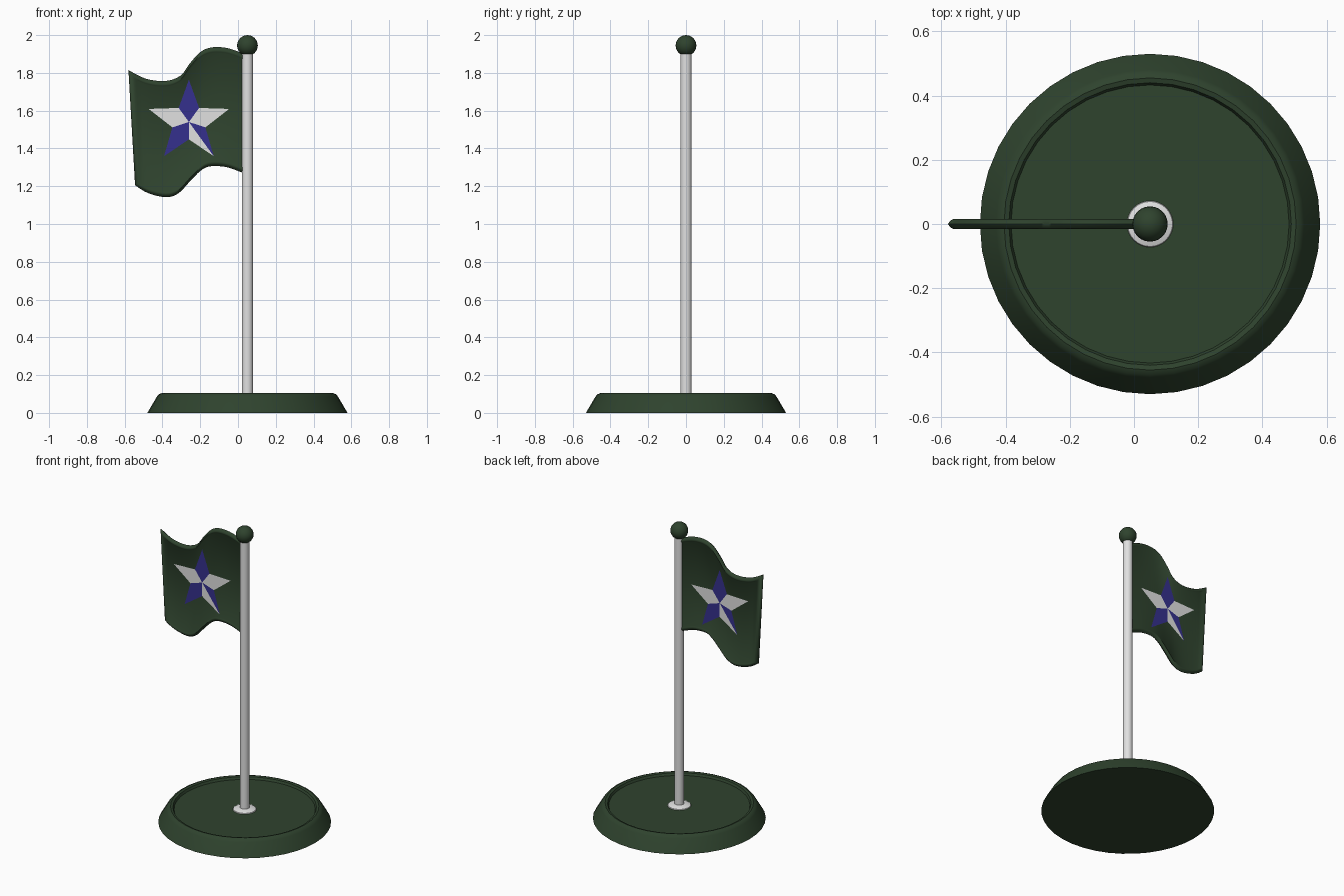
import bpy, bmesh, math
from mathutils import Vector

if "Cube" in bpy.data.objects:
    bpy.data.objects.remove(bpy.data.objects["Cube"])

POLE_X = 0.05


def material(name, rgb):
    m = bpy.data.materials.new(name)
    m.use_nodes = True
    m.diffuse_color = (*rgb, 1)
    bsdf = m.node_tree.nodes["Principled BSDF"]
    bsdf.inputs["Base Color"].default_value = (*rgb, 1)
    bsdf.inputs["Roughness"].default_value = 0.6
    return m


GREEN = material("dark green", (0.028, 0.056, 0.027))
WHITE = material("white", (0.75, 0.75, 0.75))
BLUE = material("navy blue", (0.035, 0.03, 0.27))


def finish(name, bm, mats, angle=35, fix=True):
    if fix:
        bmesh.ops.recalc_face_normals(bm, faces=bm.faces)
    me = bpy.data.meshes.new(name)
    bm.to_mesh(me)
    bm.free()
    ob = bpy.data.objects.new(name, me)
    bpy.context.collection.objects.link(ob)
    for m in mats:
        me.materials.append(m)
    bpy.ops.object.select_all(action='DESELECT')
    ob.select_set(True)
    bpy.context.view_layer.objects.active = ob
    bpy.ops.object.shade_smooth_by_angle(angle=math.radians(angle))
    return ob


def lathe(name, profile, mat, sides):
    """Spin (radius, height) points around the pole axis."""
    bm = bmesh.new()
    vs = [bm.verts.new((POLE_X + r, 0, z)) for r, z in profile]
    es = [bm.edges.new(p) for p in zip(vs, vs[1:])]
    bmesh.ops.spin(bm, geom=vs + es, cent=(POLE_X, 0, 0), axis=(0, 0, 1),
                   angle=math.tau, steps=sides, use_duplicate=False)
    bmesh.ops.remove_doubles(bm, verts=bm.verts, dist=1e-5)
    return finish(name, bm, [mat])


# Stand, collar, pole and finial
lathe("base", [(0, 0), (0.53, 0), (0.48, 0.085), (0.47, 0.098), (0.455, 0.104),
               (0.44, 0.1), (0.433, 0.085), (0, 0.085)], GREEN, 40)
lathe("collar", [(0.073, 0.083), (0.07, 0.09), (0.05, 0.097), (0.03, 0.1)], WHITE, 32)
lathe("pole", [(0, 0.085), (0.03, 0.085), (0.03, 1.9), (0, 1.9)], WHITE, 24)
ball = [(0.055 * math.sin(math.pi * i / 12), 1.945 - 0.055 * math.cos(math.pi * i / 12))
        for i in range(13)]
lathe("finial", ball, GREEN, 24)

# Flag: wavy top and bottom edges, from the pole to the free end
TOP = [(0.05, 1.885), (0.02, 1.905), (-0.06, 1.932), (-0.14, 1.935), (-0.2, 1.91),
       (-0.255, 1.85), (-0.305, 1.785), (-0.385, 1.757), (-0.49, 1.77), (-0.58, 1.815)]
BOTTOM = [(0.05, 1.26), (0.02, 1.273), (-0.065, 1.302), (-0.15, 1.305), (-0.2, 1.28),
          (-0.255, 1.225), (-0.315, 1.163), (-0.38, 1.142), (-0.475, 1.163), (-0.545, 1.205)]


def curve_at(pts, u):
    """Smooth curve through the points, u from 0 to 1."""
    t = u * (len(pts) - 1)
    i = min(int(t), len(pts) - 2)
    t -= i
    a, b, c, d = (Vector(pts[max(0, min(len(pts) - 1, i + k))]) for k in (-1, 0, 1, 2))
    return (b * 2 + (c - a) * t + (a * 2 - b * 5 + c * 4 - d) * t ** 2
            + (b * 3 - a - c * 3 + d) * t ** 3) / 2


def flag_point(u, v, y):
    p = curve_at(BOTTOM, u).lerp(curve_at(TOP, u), v)
    return (p.x, y, p.y)


COLS = 36
HEM = [(0, 0), (0.01, 0.012), (0.018, 0.016), (0.026, 0.014), (0.032, 0.01)]
bm = bmesh.new()
for side in (-1, 1):
    rings = []
    for inset, y in HEM:
        us = [i / COLS * (1 - inset * 1.8) for i in range(COLS + 1)]
        v = inset / 0.63
        rings.append([bm.verts.new(flag_point(u, 1 - v, side * y)) for u in us]
                     + [bm.verts.new(flag_point(u, v, side * y)) for u in reversed(us)])
    for a, b in zip(rings, rings[1:]):
        for i in range(len(a) - 1):
            bm.faces.new((a[i], a[i + 1], b[i + 1], b[i]))
    last = rings[-1]
    for i in range(COLS):
        bm.faces.new((last[i], last[i + 1], last[-2 - i], last[-1 - i]))
bmesh.ops.remove_doubles(bm, verts=bm.verts, dist=1e-5)
finish("flag", bm, [GREEN], 50)

# Five-pointed star plates, one on each face of the flag; True marks a blue facet
FACETS = [True, False, False, True, True, False, True, False, False, True]
for name, side in (("star_front", -1), ("star_back", 1)):
    bm = bmesh.new()
    cx, cz, y = -0.26, 1.54, side * 0.0115
    mid = bm.verts.new((cx, y, cz))
    rim = []
    for i in range(10):
        r = 0.092 if i % 2 else 0.224
        a = math.pi / 2 + i * math.pi / 5
        rim.append(bm.verts.new((cx - side * r * math.cos(a), y, cz + r * math.sin(a))))
    for i, blue in enumerate(FACETS):
        f = bm.faces.new((mid, rim[i], rim[(i + 1) % 10]))
        f.material_index = int(blue)
        f.normal_update()
        if f.normal.y * side < 0:
            f.normal_flip()
    finish(name, bm, [WHITE, BLUE], fix=False)
